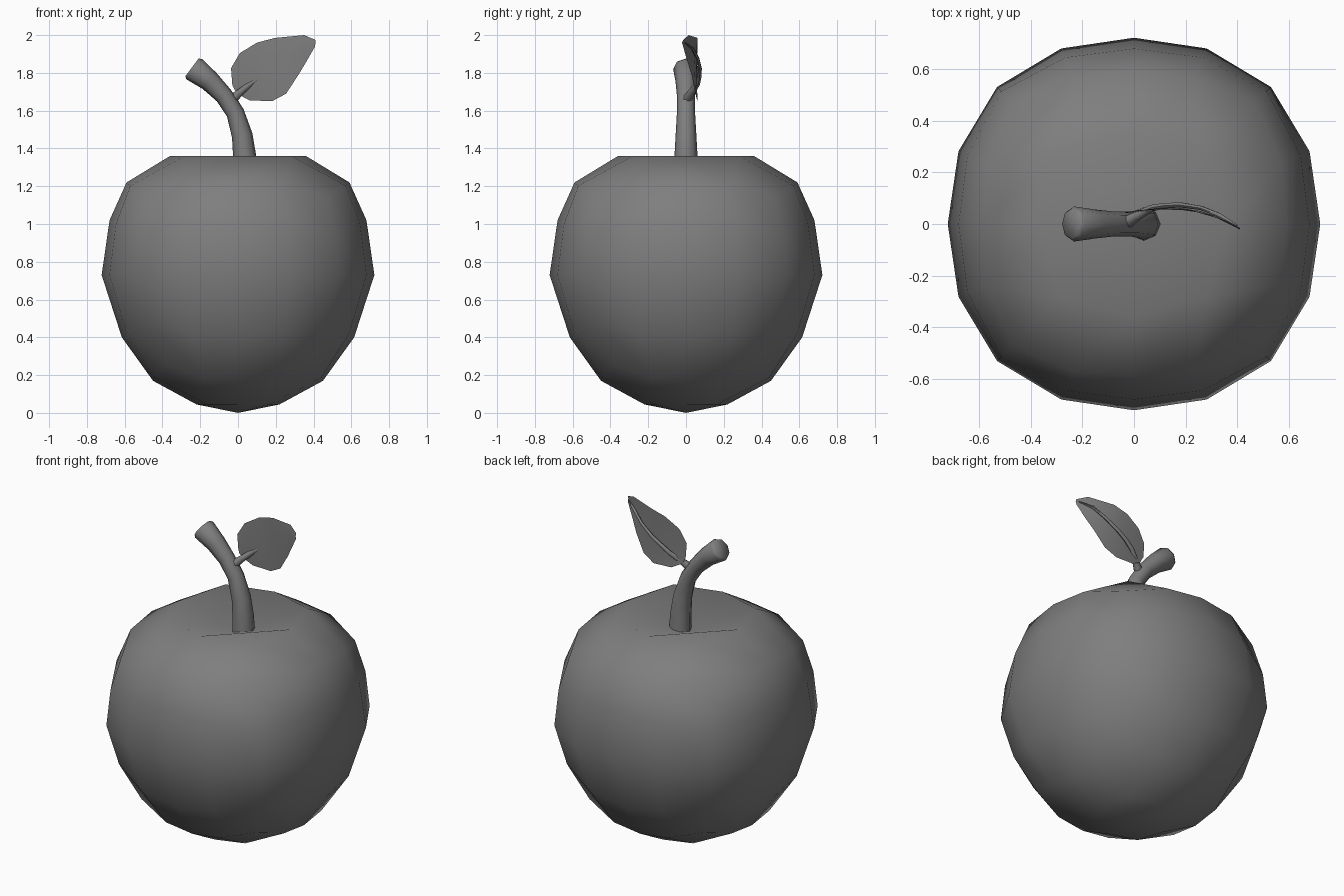
import bpy, bmesh, math
from mathutils import Vector

if "Cube" in bpy.data.objects:
    bpy.data.objects.remove(bpy.data.objects["Cube"])

# Dark grey for every part
grey = bpy.data.materials.new("dark_grey")
grey.diffuse_color = (.21, .21, .21, 1)
grey.use_nodes = True
grey.node_tree.nodes["Principled BSDF"].inputs["Base Color"].default_value = grey.diffuse_color


def finish(name, bm, sharp=None):
    bmesh.ops.recalc_face_normals(bm, faces=bm.faces[:])
    me = bpy.data.meshes.new(name)
    bm.to_mesh(me)
    bm.free()
    for p in me.polygons:
        p.use_smooth = True
    if sharp:
        me.set_sharp_from_angle(angle=math.radians(sharp))
    me.materials.append(grey)
    ob = bpy.data.objects.new(name, me)
    bpy.context.collection.objects.link(ob)
    return ob


def spline(pts, f):
    """Catmull-Rom value at fractional index f."""
    i = min(int(f), len(pts) - 2)
    t = f - i
    a, b, c, d = (pts[max(0, min(len(pts) - 1, i + k))] for k in (-1, 0, 1, 2))
    return 0.5 * (2 * b + (c - a) * t + (2 * a - 5 * b + 4 * c - d) * t ** 2
                  + (3 * b - a - 3 * c + d) * t ** 3)


def tube(name, path, sides):
    """Capped tube along (x, y, z, radius) points."""
    bm = bmesh.new()
    pts = [Vector(p[:3]) for p in path]
    rings = []
    for i, p in enumerate(pts):
        t = (pts[min(i + 1, len(pts) - 1)] - pts[max(i - 1, 0)]).normalized()
        u = t.cross(Vector((0, 1, 0))).normalized()
        v = t.cross(u)
        rings.append([bm.verts.new(p + path[i][3] * (u * math.cos(a) + v * math.sin(a)))
                      for a in (2 * math.pi * k / sides for k in range(sides))])
    for r, s in zip(rings, rings[1:]):
        for k in range(sides):
            n = (k + 1) % sides
            bm.faces.new((r[k], r[n], s[n], s[k]))
    bm.faces.new(rings[0])
    bm.faces.new(rings[-1])
    return finish(name, bm, 60)


# Apple body: quad sphere reshaped by a profile (radius, z) from top to bottom
profile = [Vector(p) for p in ((0, 1.25), (.36, 1.36), (.59, 1.22), (.68, 1.02), (.722, .73),
                               (.615, .40), (.45, .17), (.22, .045), (0, 0))]
bm = bmesh.new()
bmesh.ops.create_cube(bm, size=2)
bmesh.ops.subdivide_edges(bm, edges=bm.edges[:], cuts=3, use_grid_fill=True)
for v in bm.verts:
    c = v.co.copy()
    d = Vector([math.tan(k * math.pi / 4) for k in c]).normalized()
    f = math.acos(max(-1, min(1, d.z))) / (math.pi / 8)
    square = .04
    if abs(c.z) > .99 and abs(max(abs(c.x), abs(c.y)) - .5) < .01:
        f = 1 if c.z > 0 else 7          # level ring around dimple and base
        square = .11 if c.z > 0 else .06
    r, z = spline(profile, f)
    phi = math.atan2(d.y, d.x)
    r *= 1 + square * math.sin(2 * phi) ** 2
    v.co = (r * math.cos(phi), r * math.sin(phi), z)
finish("apple_body", bm)

# Stem with a slightly rounded end
tube("stem", [(.04, 0, 1.23, .066), (.035, 0, 1.36, .061), (.022, 0, 1.47, .055),
              (-.015, 0, 1.59, .048), (-.075, 0, 1.68, .048), (-.15, 0, 1.757, .056),
              (-.232, 0, 1.82, .068), (-.244, 0, 1.829, .058)], 8)

# Leaf stalk, running on as the midrib behind the leaf
tube("leaf_stalk", [(-.03, .005, 1.66, .026), (.02, .035, 1.705, .018), (.07, .062, 1.745, .014),
                    (.12, .071, 1.782, .012), (.18, .074, 1.82, .011), (.26, .062, 1.875, .009),
                    (.33, .035, 1.93, .008), (.40, -.006, 1.96, .003)], 6)

# Leaf blade: lower edge, middle, upper edge (x, z) at each station
stations = [((-.005, 1.69), (-.02, 1.715), (-.03, 1.735)),
            ((.06, 1.655), (.03, 1.735), (-.037, 1.825)),
            ((.18, 1.65), (.10, 1.77), (.01, 1.905)),
            ((.255, 1.69), (.18, 1.82), (.10, 1.96)),
            ((.32, 1.79), (.26, 1.875), (.195, 1.985)),
            ((.365, 1.865), (.33, 1.93), (.35, 2.0)),
            ((.408, 1.94), (.41, 1.96), (.41, 1.975))]
bend = [.045, .058, .062, .056, .03, -.015]
bm = bmesh.new()
rows = [[bm.verts.new((x, spline(bend, max(0, min(5, (x + .04) / .09))) - dy, z))
         for (x, z), dy in zip(st, (0, .006, 0))] for st in stations]
for r, s in zip(rows, rows[1:]):
    for k in range(2):
        bm.faces.new((r[k], s[k], s[k + 1], r[k + 1]))
finish("leaf", bm)
